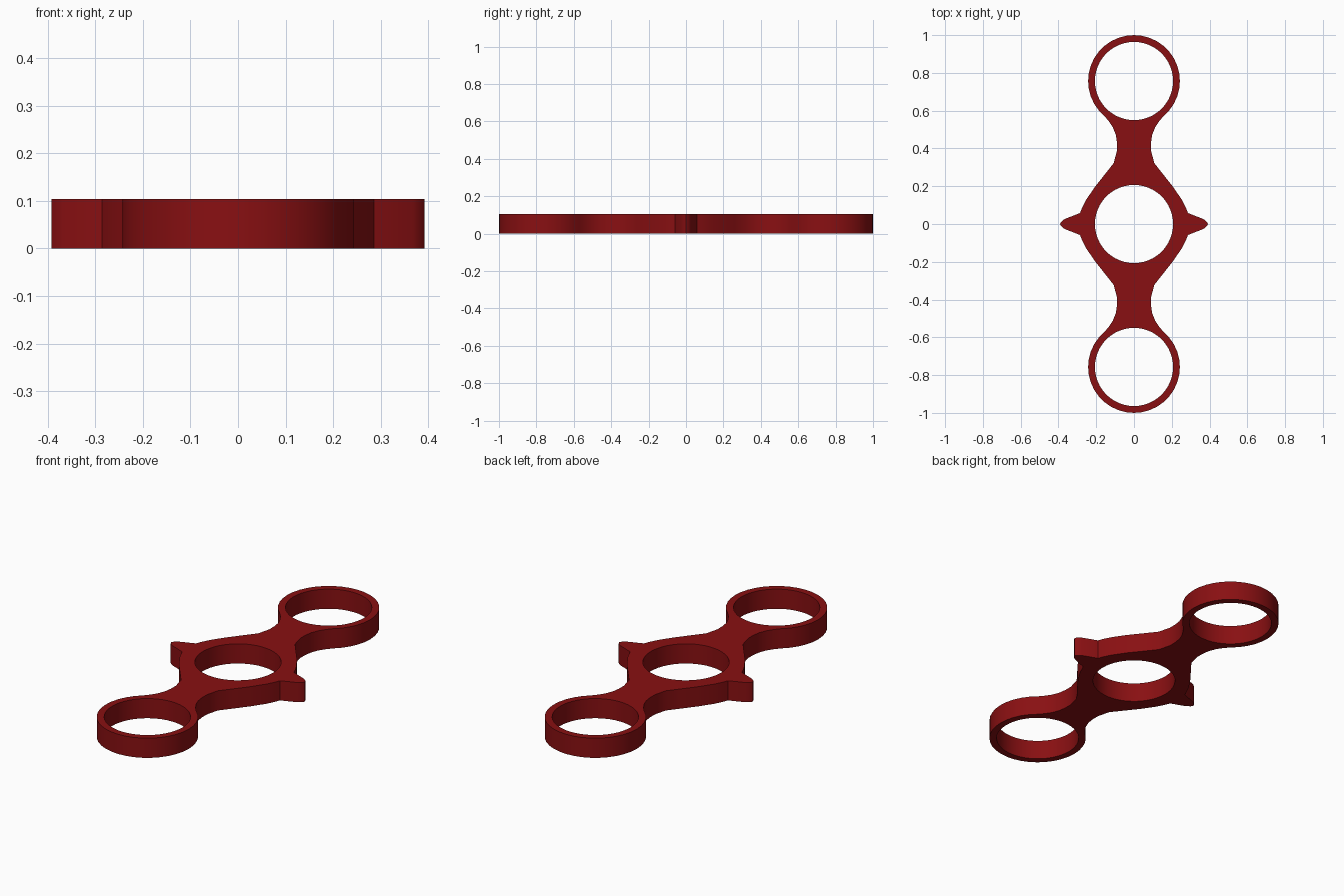
import bpy, bmesh
from math import sin, cos, pi, radians

if "Cube" in bpy.data.objects:
    bpy.data.objects.remove(bpy.data.objects["Cube"])

HEIGHT = 0.104
RING_Y, RING_R, HOLE_R = 0.757, 0.243, 0.207


def circle(cy, r, n=48):
    return [(r * cos(2 * pi * i / n), cy + r * sin(2 * pi * i / n)) for i in range(n)]


# Quarter outline: end ring, neck, hub, side point
quarter = [(RING_R * sin(radians(a)), RING_Y + RING_R * cos(radians(a)))
           for a in range(0, 141, 10)]
quarter += [(0.134, 0.545), (0.112, 0.512), (0.096, 0.472), (0.090, 0.43), (0.090, 0.39),
            (0.107, 0.323), (0.155, 0.262), (0.208, 0.195), (0.254, 0.127),
            (0.274, 0.088), (0.286, 0.058), (0.368, 0.026), (0.385, 0.012), (0.392, 0)]

# Mirror to the full outline
right = quarter + [(x, -y) for x, y in reversed(quarter[:-1])]
outline = right + [(-x, -y) for x, y in right[1:-1]]

# Filled flat curve with three bearing holes, given thickness
curve = bpy.data.curves.new("spinner_body", 'CURVE')
curve.dimensions = '2D'
curve.fill_mode = 'BOTH'
curve.extrude = HEIGHT / 2
for loop in (outline, circle(0, HOLE_R), circle(RING_Y, HOLE_R), circle(-RING_Y, HOLE_R)):
    spline = curve.splines.new('POLY')
    spline.points.add(len(loop) - 1)
    for p, (x, y) in zip(spline.points, loop):
        p.co = (x, y, 0, 1)
    spline.use_cyclic_u = True

body = bpy.data.objects.new("spinner_body", curve)
bpy.context.collection.objects.link(body)
bpy.context.view_layer.objects.active = body
body.select_set(True)
bpy.ops.object.convert(target='MESH')
body = bpy.context.object

# Weld caps to walls and stand on the ground
bm = bmesh.new()
bm.from_mesh(body.data)
bmesh.ops.remove_doubles(bm, verts=bm.verts, dist=1e-4)
bmesh.ops.translate(bm, verts=bm.verts, vec=(0, 0, HEIGHT / 2))
bmesh.ops.recalc_face_normals(bm, faces=bm.faces)
bm.to_mesh(body.data)
bm.free()
bpy.ops.object.shade_smooth_by_angle(angle=radians(30))

# Dark red finish
red = bpy.data.materials.new("dark_red")
red.diffuse_color = (0.25, 0.005, 0.006, 1)
red.use_nodes = True
red.node_tree.nodes["Principled BSDF"].inputs["Base Color"].default_value = red.diffuse_color
body.data.materials.clear()
body.data.materials.append(red)
